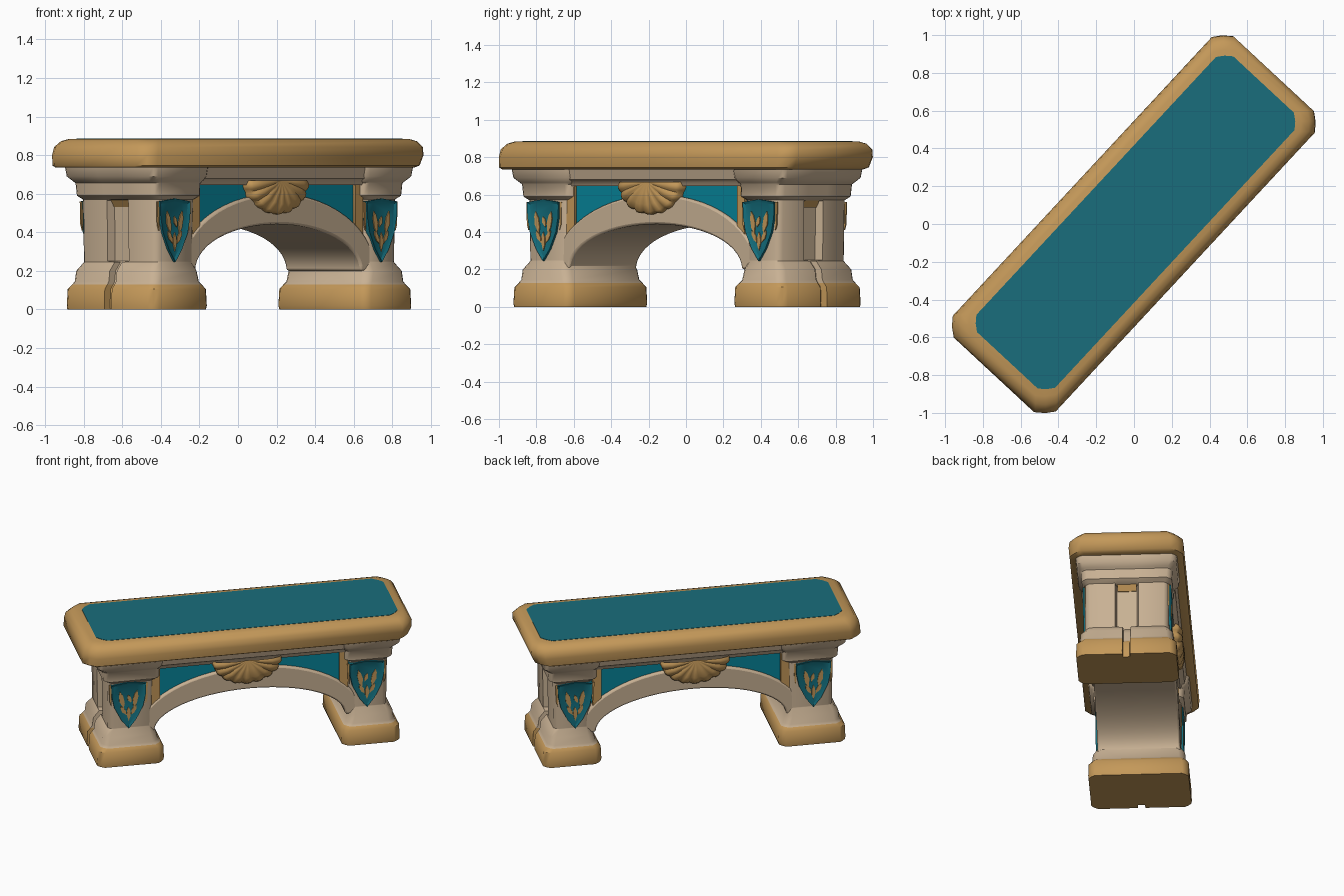
import bpy, bmesh, math
from mathutils import Matrix

if "Cube" in bpy.data.objects:
    bpy.data.objects.remove(bpy.data.objects["Cube"])


def material(name, rgb):
    m = bpy.data.materials.new(name)
    m.use_nodes = True
    m.diffuse_color = (*rgb, 1)
    m.node_tree.nodes["Principled BSDF"].inputs["Base Color"].default_value = (*rgb, 1)
    return m


GOLD = material("warm gold", (0.55, 0.315, 0.1))
STONE = material("pale stone", (0.58, 0.44, 0.295))
TEAL = material("cushion teal", (0.01, 0.155, 0.2))
SHIELD = material("shield teal", (0.007, 0.16, 0.21))
BRIGHT = material("panel teal", (0.002, 0.23, 0.32))

# The bench stands diagonally
TURN = Matrix.Rotation(math.radians(47.1), 4, "Z")
HALF = Matrix.Rotation(math.pi, 4, "Z")
ARCH_SHIFT = Matrix.Translation((.022, 0, 0))


def finish(name, bm, mats, place=Matrix(), bevel=0.0, angle=35):
    bmesh.ops.recalc_face_normals(bm, faces=bm.faces)
    me = bpy.data.meshes.new(name)
    bm.to_mesh(me)
    bm.free()
    me.transform(TURN @ place)
    for m in mats:
        me.materials.append(m)
    me.polygons.foreach_set("use_smooth", [True] * len(me.polygons))
    me.set_sharp_from_angle(angle=math.radians(angle))
    ob = bpy.data.objects.new(name, me)
    bpy.context.collection.objects.link(ob)
    if bevel:
        mod = ob.modifiers.new("soft edges", "BEVEL")
        mod.width, mod.segments, mod.limit_method = bevel, 2, "ANGLE"


def outline(u0, u1, w, c, notch=None):
    """Plan of a block with cut corners, optionally grooved on its outer end."""
    k = c * 0.44
    pts = [(u0 + c, -w), (u1 - c, -w), (u1 - k, -w + k), (u1, -w + c)]
    if notch:
        n, d = notch
        pts += [(u1, -n), (u1 - d, -n * 0.85), (u1 - d, n * 0.85), (u1, n)]
    pts += [(u1, w - c), (u1 - k, w - k), (u1 - c, w), (u0 + c, w),
            (u0 + k, w - k), (u0, w - c), (u0, -w + c), (u0 + k, -w + k)]
    return pts


def loft(rows):
    """rows: (plan points, z, material index of the band above)."""
    bm = bmesh.new()
    rings = [[bm.verts.new((x, y, z)) for x, y in pts] for pts, z, _ in rows]
    for a, b, row in zip(rings, rings[1:], rows):
        for i in range(len(a)):
            j = (i + 1) % len(a)
            bm.faces.new((a[i], a[j], b[j], b[i])).material_index = row[2]
    bm.faces.new(rings[0]).material_index = rows[0][2]
    bm.faces.new(rings[-1]).material_index = rows[-1][2]
    return bm


def prism(profile, y0, y1):
    """Extrude a profile in the long plane (u, z) across the depth."""
    bm = bmesh.new()
    f = bm.faces.new([bm.verts.new((u, y0, z)) for u, z in profile])
    ext = bmesh.ops.extrude_face_region(bm, geom=[f])["geom"]
    bmesh.ops.translate(bm, vec=(0, y1 - y0, 0),
                        verts=[v for v in ext if isinstance(v, bmesh.types.BMVert)])
    return bm


def arc(a, b, base, n=28, start=0.0):
    return [(a * math.cos(t), base + b * math.sin(t))
            for t in (start + (math.pi - 2 * start) * i / n for i in range(n + 1))]


# Seat slab with a thin cushion panel laid on it
slab = [(-1.085, 1.035, .348, .735), (-1.09, 1.06, .367, .746), (-1.087, 1.084, .372, .8),
        (-1.078, 1.086, .366, .842), (-1.052, 1.065, .343, .872), (-1.02, 1.035, .312, .885)]
finish("seat_slab", loft([(outline(a, b, w, .078), z, 0) for a, b, w, z in slab]),
       [GOLD], angle=45)
finish("seat_cushion", loft([(outline(-.985, 1.008, .284, .065), z, 0) for z in (.88, .887)]),
       [TEAL])

# Beam running under the slab
beam = [(.27, .645), (.282, .67), (.298, .68), (.312, .74)]
finish("under_beam", loft([(outline(-.75, .75, w, .01), z, 0) for w, z in beam]), [STONE])

# Arch band and the coloured spandrel panel behind it
finish("arch", prism(arc(.63, .242, .2) + arc(.74, .4, .2)[::-1], -.268, .268),
       [STONE], ARCH_SHIFT, bevel=.012)
finish("spandrel_panel", prism(arc(.69, .33, .2, start=.35) + [(-.66, .69), (.66, .69)],
                               -.245, .245), [BRIGHT], ARCH_SHIFT)

# Legs: gold foot, flared plinth, grooved column, stepped capital
FOOT, GROOVE, NONE = (.025, .04), (.075, .045), (.075, 0)
leg_rows = [(.585, 1.008, .324, .042, FOOT, 0, 0), (.58, 1.01, .326, .042, FOOT, .02, 0),
            (.584, 1.006, .323, .042, FOOT, .105, 0), (.6, .987, .31, .042, FOOT, .128, 1),
            (.616, .975, .302, .042, FOOT, .145, 1), (.628, .968, .298, .042, FOOT, .2, 1),
            (.645, .93, .27, .032, FOOT, .245, 1), (.645, .93, .27, .032, GROOVE, .25, 1),
            (.635, .935, .272, .032, GROOVE, .565, 1), (.635, .935, .272, .032, NONE, .57, 1),
            (.605, .963, .292, .035, NONE, .59, 1), (.605, .968, .297, .035, NONE, .655, 1),
            (.595, .98, .304, .035, NONE, .665, 1), (.585, 1.008, .322, .035, NONE, .69, 1),
            (.58, 1.015, .328, .035, NONE, .737, 1)]


def shield_outline():
    half = [(0, -.165), (.05, -.1), (.095, -.01), (.112, .07), (.115, .15), (.06, .158)]
    return half + [(0, .165)] + [(-x, z) for x, z in half[:0:-1]]


def leaf(x, z, length, width, tilt):
    c, s = math.cos(tilt), math.sin(tilt)
    pts = [(0, -1), (1, -.1), (.7, .6), (0, 1), (-.8, .4), (-.8, -.4)]
    return [(x + c * p * width + s * q * length, z - s * p * width + c * q * length)
            for p, q in pts]


LEAVES = [(0, -.06, .05, .014, 0), (-.045, .04, .062, .018, -.2), (.045, .04, .062, .018, .2),
          (-.006, .045, .03, .013, .3), (-.034, -.035, .037, .014, -.5),
          (.034, -.035, .037, .014, .5)]

# The two legs differ slightly in length: inner and outer end offsets, shield place
for side, spin, inner, outer, shield_u in (("left", Matrix(), .04, -.003, .792),
                                           ("right", HALF, -.03, -.018, .782)):
    finish(side + "_leg", loft([(outline(a + inner, b + outer, w, c, n), z, m)
           for a, b, w, c, n, z, m in leg_rows]), [GOLD, STONE], spin, angle=40)

    # Gold tip at the head of the end groove
    tip = [(.8, .53), (.895, .53), (.92, .568), (.8, .568)]
    finish(side + "_groove_tip", prism(tip, -.062, .062), [GOLD],
           spin @ Matrix.Translation((outer, 0, 0)))

    for face, flip in (("front", 1), ("back", -1)):
        # Shield with raised rim and gold leaves on each column face
        at = (spin @ Matrix.Translation((shield_u, -.271 * flip, .41))
              @ Matrix.Diagonal((1, flip, 1, 1)))
        bm = prism(shield_outline(), .02, -.013)
        cap = min(bm.faces, key=lambda f: f.calc_center_median().y)
        bmesh.ops.inset_region(bm, faces=[cap], thickness=.018)
        bmesh.ops.translate(bm, vec=(0, .008, 0), verts=cap.verts)
        finish(f"{side}_{face}_shield", bm, [SHIELD], at, angle=25)
        for i, spec in enumerate(LEAVES):
            finish(f"{side}_{face}_leaf_{i + 1}", prism(leaf(*spec), -.003, -.0105), [GOLD], at)

        # Gold trim where the column meets the spandrel panel
        trim = [(.592, .44), (.625, .39), (.65, .39), (.65, .655), (.592, .655)]
        finish(f"{side}_{face}_trim", prism(trim, .24 * flip, .262 * flip), [GOLD],
               ARCH_SHIFT @ spin)

        # Gold streaks along the edges of each shield
        for edge, sign in (("inner", -1), ("outer", 1)):
            streak = [(sign * u, z) for u, z in ((.113, .0), (.124, .03), (.128, .15), (.113, .15))]
            finish(f"{side}_{face}_{edge}_streak", prism(streak, .004, -.004), [GOLD], at)


# Fan shell at the crown of each arch
def shell():
    bm = bmesh.new()
    hub = bm.verts.new((0, -.31, .668))
    n, rings = 36, []
    for r, depth in ((.35, .322), (.7, .322), (.93, .308), (1.0, .292), (1.0, .24)):
        ring = []
        for i in range(n + 1):
            t = math.pi * i / n
            rib = abs(math.sin(9 * t))
            rr = r * (.965 + .035 * rib)
            ring.append(bm.verts.new((.23 * rr * math.cos(t), -depth + .011 * r * (1 - rib),
                                      .668 - .175 * rr * math.sin(t))))
        rings.append(ring)
    for i in range(n):
        bm.faces.new((hub, rings[0][i], rings[0][i + 1]))
        for a, b in zip(rings, rings[1:]):
            bm.faces.new((a[i], b[i], b[i + 1], a[i + 1]))
    return bm


for face, spin in (("front", Matrix()), ("back", HALF)):
    finish(face + "_shell", shell(), [GOLD], spin, angle=50)
